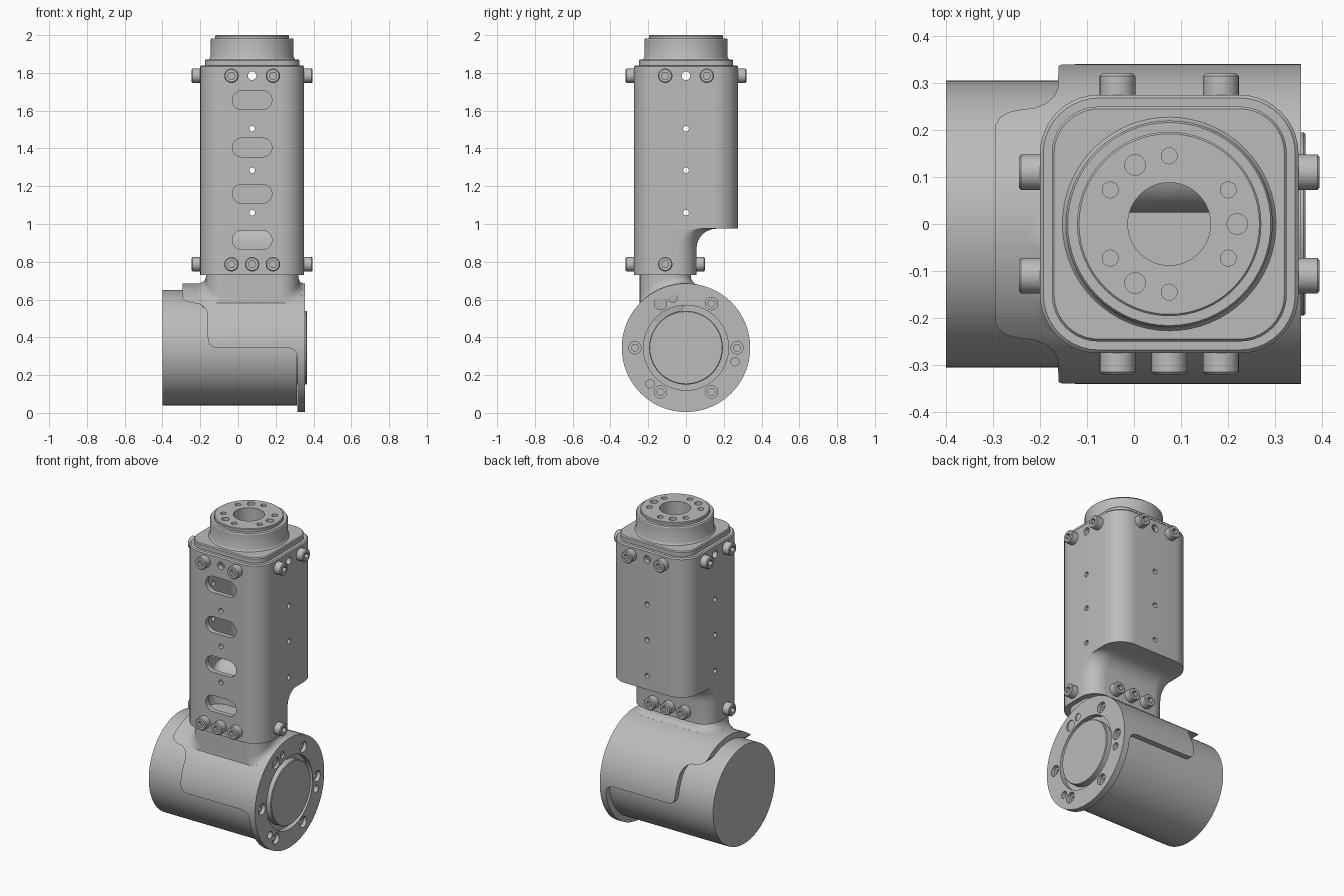
import bpy, bmesh
from math import sin, cos, pi, radians, sqrt
from mathutils import Vector

if "Cube" in bpy.data.objects:
    bpy.data.objects.remove(bpy.data.objects["Cube"])

grey = bpy.data.materials.new("machined_grey")
grey.use_nodes = True
grey.diffuse_color = (0.5, 0.5, 0.5, 1)
grey.node_tree.nodes["Principled BSDF"].inputs["Base Color"].default_value = (0.5, 0.5, 0.5, 1)


def on(axis, u, v, w):
    return {"x": (w, u, v), "y": (u, w, v), "z": (u, v, w)}[axis]


def loft(name, rings):
    """Solid skinned through closed rings with equal point counts."""
    bm = bmesh.new()
    loops = [[bm.verts.new(p) for p in ring] for ring in rings]
    n = len(loops[0])
    for a, b in zip(loops, loops[1:]):
        for i in range(n):
            j = (i + 1) % n
            bm.faces.new((a[i], a[j], b[j], b[i]))
    bm.faces.new(loops[0])
    bm.faces.new(loops[-1])
    bmesh.ops.recalc_face_normals(bm, faces=bm.faces)
    mesh = bpy.data.meshes.new(name)
    bm.to_mesh(mesh)
    bm.free()
    mesh.materials.append(grey)
    obj = bpy.data.objects.new(name, mesh)
    bpy.context.collection.objects.link(obj)
    return obj


def lathe(name, axis, u, v, profile, n=64):
    """Turned solid: profile is (radius, position along axis)."""
    return loft(name, [[on(axis, u + r * cos(2 * pi * i / n), v + r * sin(2 * pi * i / n), w)
                        for i in range(n)] for r, w in profile])


def rod(axis, u, v, r, a, b, n=24):
    return lathe("cutter", axis, u, v, [(r, a), (r, b)], n)


def prism(axis, pts, a, b):
    return loft("cutter", [[on(axis, u, v, w) for u, v in pts] for w in (a, b)])


def rounded(x0, x1, y0, y1, rf, rb, n=10):
    """Rounded rectangle outline with front and back corner radii."""
    pts = []
    for cx, cy, r, start in ((x1 - rb, y1 - rb, rb, 0), (x0 + rb, y1 - rb, rb, 90),
                             (x0 + rf, y0 + rf, rf, 180), (x1 - rf, y0 + rf, rf, 270)):
        for i in range(n + 1):
            a = radians(start + 90 * i / n)
            pts.append((cx + r * cos(a), cy + r * sin(a)))
    return pts


def boolean(obj, tools, operation="DIFFERENCE"):
    bpy.context.view_layer.objects.active = obj
    for tool in tools:
        mod = obj.modifiers.new("cut", "BOOLEAN")
        mod.operation, mod.solver, mod.object = operation, "EXACT", tool
        bpy.ops.object.modifier_apply(modifier=mod.name)
        bpy.data.objects.remove(tool)


def smooth(obj):
    bpy.ops.object.select_all(action="DESELECT")
    obj.select_set(True)
    bpy.context.view_layer.objects.active = obj
    bpy.ops.object.shade_smooth_by_angle(angle=radians(30))


CX = 0.075     # column axis
AZ = 0.345     # barrel axis height
R = 0.34       # saddle radius

# Horizontal motor barrel
barrel = lathe("motor_barrel", "x", 0, AZ, [(0.305, -0.4), (0.305, 0.312)], 96)

# Saddle: wraps the upper half of the barrel, with a tongue and a full end flange
saddle = lathe("saddle_and_flange", "x", 0, AZ, [(R, -0.295), (R, 0.355)], 96)
outline = [(-0.31, 0.8), (-0.31, 0.63), (-0.295, 0.612), (-0.285, 0.598), (-0.268, 0.588),
           (-0.245, 0.583), (-0.21, 0.578), (-0.188, 0.568), (-0.17, 0.55), (-0.162, 0.525),
           (-0.16, 0.39), (-0.152, 0.363), (-0.137, 0.349), (-0.115, AZ),
           (0.265, AZ), (0.29, 0.338), (0.308, 0.322), (0.315, 0.295),
           (0.315, -0.1), (0.4, -0.1), (0.4, 0.8)]
boolean(saddle, [prism("y", outline, -0.5, 0.5)], "INTERSECT")

# Flange recess, counterbored bolt holes and dowel holes
cuts = [rod("x", 0, AZ, 0.225, 0.325, 0.4, 64)]
for k in range(6):
    y, z = 0.27 * cos(k * pi / 3), AZ + 0.27 * sin(k * pi / 3)
    cuts += [rod("x", y, z, 0.033, 0.332, 0.4), rod("x", y, z, 0.018, 0.314, 0.4)]
for deg in (105, -16, 225):
    a = radians(deg)
    cuts.append(rod("x", 0.27 * cos(a), AZ + 0.27 * sin(a), 0.022, 0.325, 0.4))
boolean(saddle, cuts)
hub = lathe("flange_hub", "x", 0, AZ, [(0.195, 0.31), (0.195, 0.361), (0.191, 0.365)])

# Neck flaring onto the saddle
def neck_ring(o, height, flat=None):
    ring = []
    for x, y in rounded(-0.17 - 1.6 * o, 0.32 + o, -0.245, 0.025 + o, 0.1, 0.1):
        surface = AZ + sqrt(R * R - y * y)
        ring.append((x, y, flat or min(0.735, surface + height)))
    return ring

steps = [radians(15 * i) for i in range(7)]
neck = loft("neck", [neck_ring(0, 0, 0.745)]
            + [neck_ring(0.034 * (1 - cos(a)), 0.045 * (1 - sin(a))) for a in steps]
            + [neck_ring(0.034, -0.02), neck_ring(0, 0, 0.45)])

# Column housing: lower part set back, sweeping out to the full square
sweep = [(0.73, 0.055), (0.865, 0.055)]
sweep += [(0.87 + 0.105 * sin(a), 0.16 - 0.105 * cos(a)) for a in steps[1:]]
sweep += [(0.976, 0.275)]

def column_rings(inset, lift, top):
    rings = []
    for z, back in sweep + [(top, 0.275)]:
        rb = 0.1 if back < 0.2 else 0.125
        pts = rounded(-0.2 + inset, 0.35 - inset, -0.275 + inset, back - inset,
                      0.125 - inset, rb - inset)
        rings.append([(x, y, z + (lift if z < 1 else 0)) for x, y in pts])
    return rings

def square_ring(inset, z):
    return [(x, y, z) for x, y in rounded(-0.2 + inset, 0.35 - inset, -0.275 + inset,
                                          0.275 - inset, 0.125 - inset, 0.125 - inset)]

column = loft("column_housing", column_rings(0, 0, 1.833) + [square_ring(0.007, 1.84)])
cuts = [loft("cutter", column_rings(0.03, 0.03, 1.9))]
for z in (0.915, 1.16, 1.405, 1.655):
    slot = [(CX + s * (0.055 + 0.05 * cos(a)), z + s * 0.05 * sin(a))
            for s in (1, -1) for a in [radians(15 * i - 90) for i in range(13)]]
    cuts.append(prism("y", slot, -0.35, -0.2))
for z, r in ((1.06, 0.015), (1.285, 0.015), (1.505, 0.015), (1.785, 0.023)):
    cuts += [rod("y", CX, z, r, -0.4, 0.4), rod("x", 0, z, r, -0.4, 0.5)]
boolean(column, cuts)

# Top cover plate and output collar with bore and bolt circle
cover = loft("cover_plate", [square_ring(0.025, z) for z in (1.82, 1.866)] + [square_ring(0.03, 1.872)])
boolean(cover, [rod("z", CX, 0, 0.088, 1.7, 2.1, 48)])
collar = lathe("output_collar", "z", CX, 0,
               [(0.232, 1.868), (0.225, 1.874), (0.22, 1.884), (0.22, 1.976), (0.216, 1.982),
                (0.196, 1.982), (0.196, 1.996), (0.192, 2.0)])
cuts = [rod("z", CX, 0, 0.088, 1.7, 2.1, 48)]
for deg, r in ((30, 0.017), (90, 0.017), (150, 0.017), (210, 0.017), (270, 0.017), (330, 0.017),
               (0, 0.022), (120, 0.022), (240, 0.022)):
    a = radians(deg)
    cuts.append(rod("z", CX + 0.145 * cos(a), 0.145 * sin(a), r, 1.93, 2.1))
boolean(collar, cuts)

# Socket head screws sharing one mesh
screw = lathe("screw", "z", 0, 0, [(0.038, -0.005), (0.038, 0.04), (0.033, 0.045)], 32)
boolean(screw, [rod("z", 0, 0, 0.02, 0.02, 0.1, 6)])
for part in (barrel, saddle, hub, neck, column, cover, collar, screw):
    smooth(part)

TOP, LOW = 1.785, 0.787
places = []
for k in (-0.11, 0.11):
    places += [((CX + k, -0.275, TOP), (0, -1, 0)), ((CX + k, 0.275, TOP), (0, 1, 0)),
               ((-0.2, k, TOP), (-1, 0, 0)), ((0.35, k, TOP), (1, 0, 0))]
for k in (-0.11, 0, 0.11):
    places += [((CX + k, -0.275, LOW), (0, -1, 0)), ((CX + k, 0.055, LOW), (0, 1, 0))]
places += [((-0.2, -0.11, LOW), (-1, 0, 0)), ((0.35, -0.11, LOW), (1, 0, 0))]
for i, (loc, direction) in enumerate(places):
    obj = screw if i == 0 else bpy.data.objects.new("screw", screw.data)
    if i:
        bpy.context.collection.objects.link(obj)
    obj.location = loc
    obj.rotation_euler = Vector(direction).to_track_quat("Z", "Y").to_euler()
